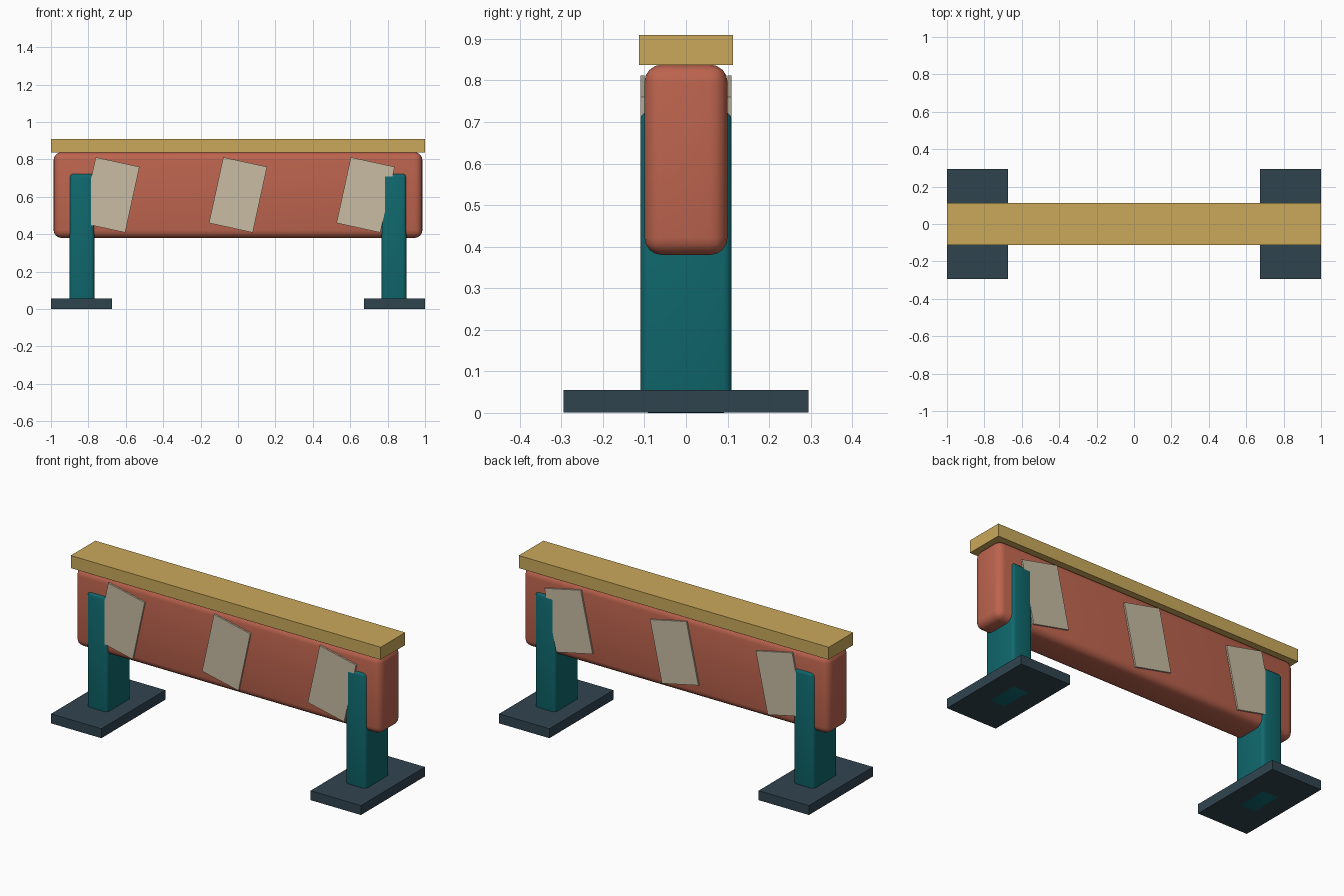
import bpy, math
from mathutils import Matrix

if "Cube" in bpy.data.objects:
    bpy.data.objects.remove(bpy.data.objects["Cube"])


def material(name, rgb):
    m = bpy.data.materials.new(name)
    lin = [((c / 255 + 0.055) / 1.055) ** 2.4 for c in rgb]
    m.diffuse_color = (*lin, 1)
    m.use_nodes = True
    m.node_tree.nodes["Principled BSDF"].inputs["Base Color"].default_value = m.diffuse_color
    return m


TERRACOTTA = material("terracotta", (189, 100, 78))
TEAL = material("teal", (15, 104, 109))
SLATE = material("slate", (48, 68, 79))
OCHRE = material("ochre", (202, 169, 91))
CREAM = material("cream", (200, 188, 163))


def box(name, center, size, mat, bevel=0.0, segments=3, tilt=0.0):
    """Box with optional rounded edges, tilted about the y axis."""
    bpy.ops.mesh.primitive_cube_add(size=1, location=center, rotation=(0, tilt, 0))
    ob = bpy.context.object
    ob.name = name
    ob.data.transform(Matrix.Diagonal((*size, 1)))
    ob.data.materials.append(mat)
    if bevel:
        mod = ob.modifiers.new("rounded_edges", "BEVEL")
        mod.width = bevel
        mod.segments = segments
        bpy.ops.object.modifier_apply(modifier=mod.name)
        bpy.ops.object.shade_smooth_by_angle(angle=math.radians(35))
    return ob


# Padded barrier panel and the flat rail on top
box("panel", (0, 0, 0.609), (1.972, 0.20, 0.458), TERRACOTTA, 0.042, 4)
box("top_rail", (0, 0, 0.873), (2.0, 0.226, 0.073), OCHRE)

# Posts and feet at both ends
for side, s in (("left", -1), ("right", 1)):
    box(side + "_post", (s * 0.834, 0, 0.3625), (0.133, 0.22, 0.725), TEAL, 0.02)
    box(side + "_foot", (s * 0.8375, 0, 0.028), (0.325, 0.59, 0.055), SLATE)

# Slanted stripes on the front and back of the panel
for face, f in (("front", -1), ("back", 1)):
    for i, x in enumerate((-0.682, 0, 0.682)):
        box(f"{face}_stripe_{i + 1}", (x, f * 0.1045, 0.61), (0.24, 0.0095, 0.36),
            CREAM, tilt=math.radians(12.3))
